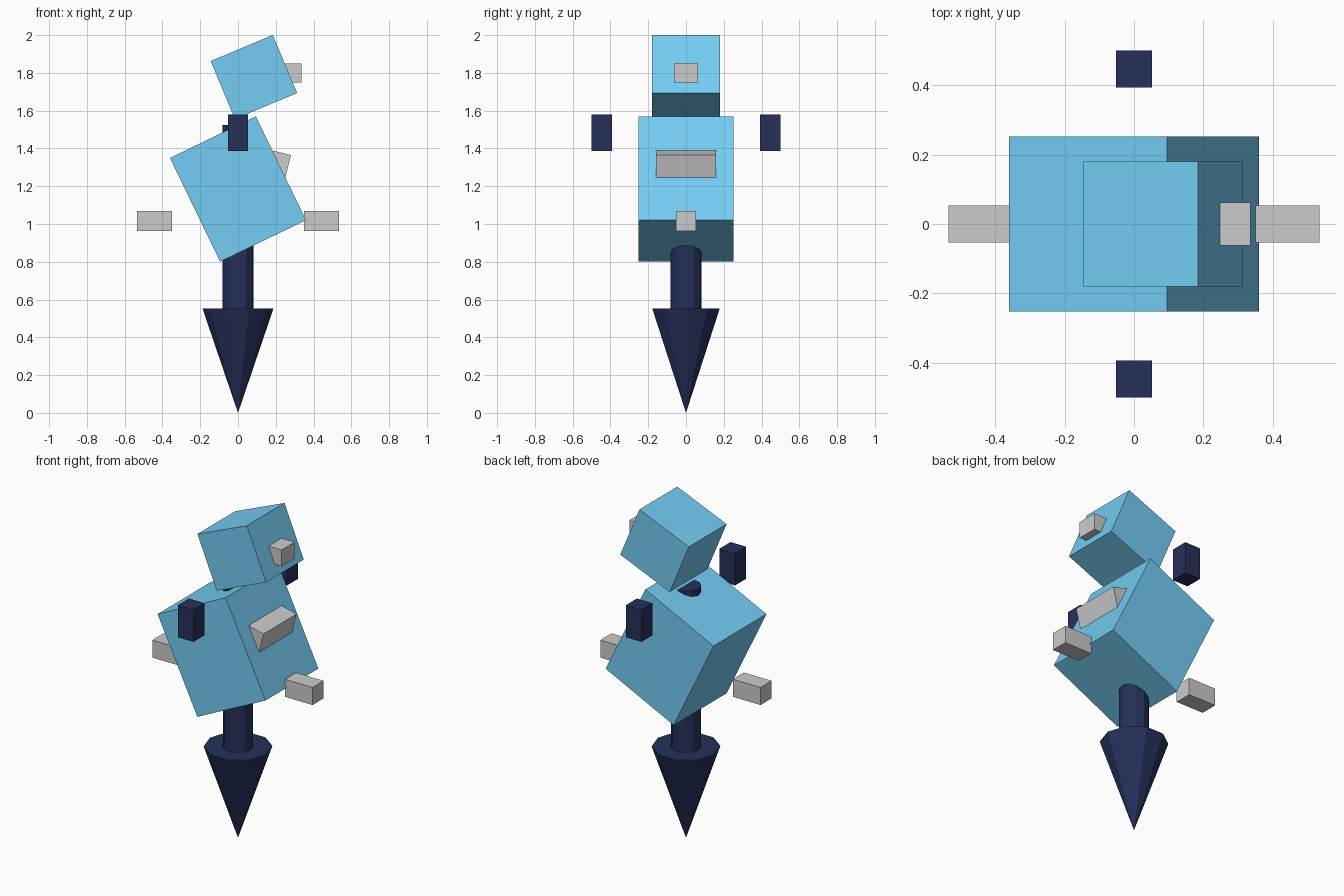
import bpy, bmesh
from math import radians, sin, cos, pi
from mathutils import Matrix

if "Cube" in bpy.data.objects:
    bpy.data.objects.remove(bpy.data.objects["Cube"])


def material(name, rgb):
    m = bpy.data.materials.new(name)
    m.diffuse_color = (*rgb, 1)
    m.use_nodes = True
    m.node_tree.nodes["Principled BSDF"].inputs["Base Color"].default_value = m.diffuse_color
    return m


SKY = material("sky_blue", (0.175, 0.61, 0.905))
NAVY = material("navy", (0.019, 0.030, 0.102))


def finish(name, bm, mat):
    bmesh.ops.recalc_face_normals(bm, faces=bm.faces[:])
    me = bpy.data.meshes.new(name)
    bm.to_mesh(me)
    bm.free()
    ob = bpy.data.objects.new(name, me)
    bpy.context.collection.objects.link(ob)
    if mat:
        me.materials.append(mat)
    return ob


def box(name, center, size, mat=None, tilt=0):
    """Box tilted about y; positive tilt raises its +x side."""
    bm = bmesh.new()
    bmesh.ops.create_cube(bm, size=1, matrix=Matrix.Diagonal((*size, 1)))
    ob = finish(name, bm, mat)
    ob.location = center
    ob.rotation_euler.y = radians(-tilt)
    return ob


def ring(bm, n, r, z):
    return [bm.verts.new((r * cos(2 * pi * i / n), r * sin(2 * pi * i / n), z))
            for i in range(n)]


# pointed foot: ten-sided upside-down cone
bm = bmesh.new()
rim, tip = ring(bm, 10, 0.188, 0.553), bm.verts.new((0, 0, 0))
bm.faces.new(rim)
for i in range(10):
    bm.faces.new((rim[i], rim[i - 1], tip))
finish("pointed_foot", bm, NAVY)

# post running up through the torso
bm = bmesh.new()
low, high = ring(bm, 12, 0.083, 0.553), ring(bm, 12, 0.083, 1.525)
bm.faces.new(low)
bm.faces.new(high)
for i in range(12):
    bm.faces.new((low[i], low[i - 1], high[i - 1], high[i]))
finish("post", bm, NAVY)

# leaning torso and head
box("torso", (0, 0, 1.185), (0.505, 0.505, 0.61), SKY, 25.8)
box("head", (0.084, 0, 1.778), (0.357, 0.36, 0.333), SKY, 22.7)

# nose and chest plate
box("nose", (0.285, 0, 1.80), (0.10, 0.125, 0.10))
box("chest_plate", (0.207, 0, 1.319), (0.12, 0.315, 0.124), None, -14)

# paired floating parts
for side, s in (("left", -1), ("right", 1)):
    box(f"{side}_side_block", (s * 0.442, 0, 1.017), (0.185, 0.106, 0.106))
    box(f"{side}_shoulder_block", (0, s * 0.446, 1.483), (0.105, 0.106, 0.193), NAVY)
